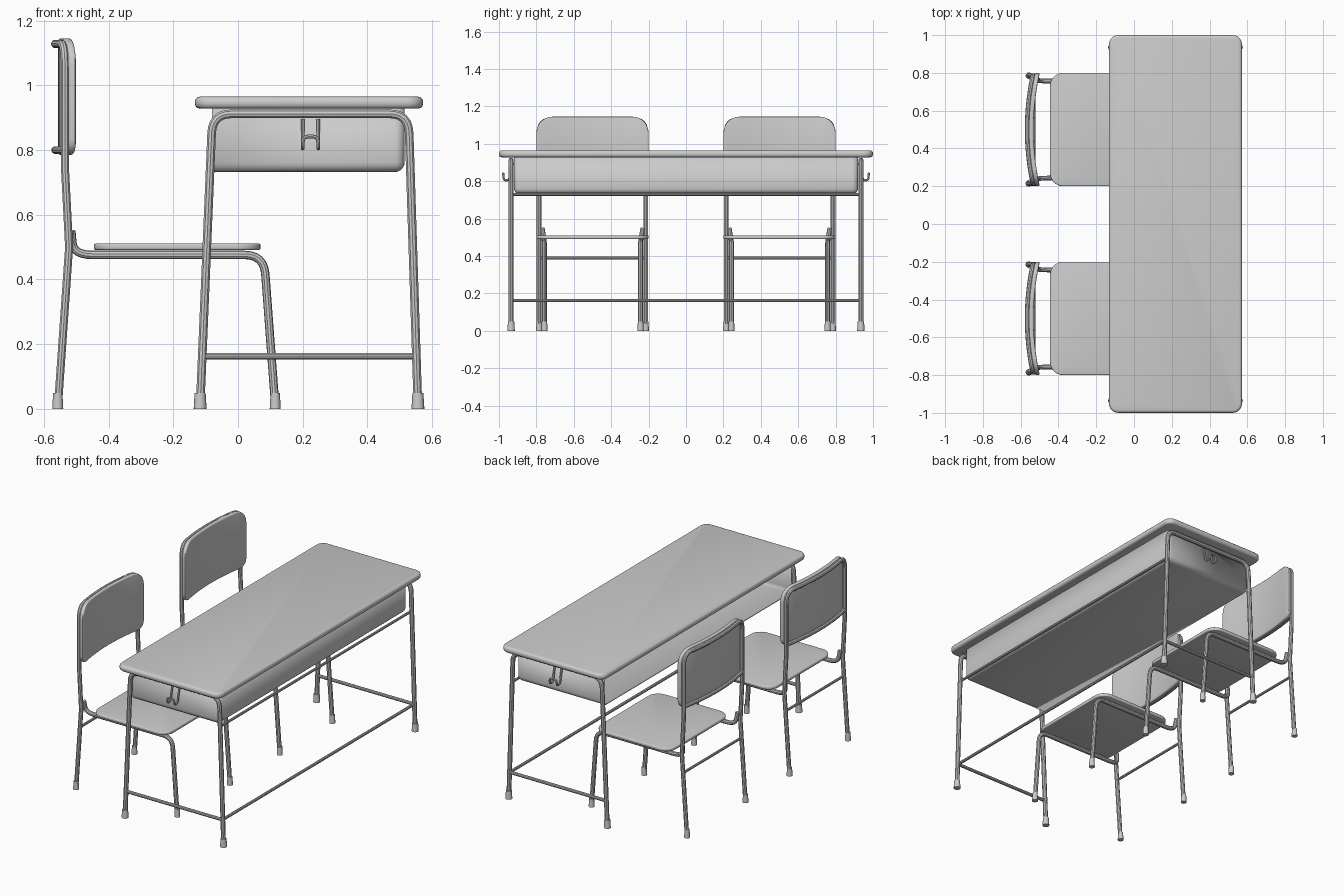
import bpy, bmesh, math
from mathutils import Vector

if "Cube" in bpy.data.objects:
    bpy.data.objects.remove(bpy.data.objects["Cube"])


def finish(ob):
    bpy.ops.object.select_all(action='DESELECT')
    ob.select_set(True)
    bpy.context.view_layer.objects.active = ob
    if ob.type == 'CURVE':
        bpy.ops.object.convert(target='MESH')
    bpy.ops.object.shade_smooth_by_angle(angle=math.radians(35))
    return bpy.context.object


def from_bmesh(name, bm):
    me = bpy.data.meshes.new(name)
    bm.to_mesh(me)
    bm.free()
    ob = bpy.data.objects.new(name, me)
    bpy.context.collection.objects.link(ob)
    return ob


def fillet(pts, r, n=6):
    """Round the inner corners of a path."""
    pts = [Vector(p) for p in pts]
    out = [pts[0]]
    for a, b, c in zip(pts, pts[1:], pts[2:]):
        p = b + (a - b).normalized() * min(r, (a - b).length * 0.48)
        q = b + (c - b).normalized() * min(r, (c - b).length * 0.48)
        for i in range(n + 1):
            t = i / n
            out.append(p * (1 - t) ** 2 + b * 2 * t * (1 - t) + q * t * t)
    return out + [pts[-1]]


def tube(name, pts, r, res=3):
    cu = bpy.data.curves.new(name, 'CURVE')
    cu.dimensions = '3D'
    cu.bevel_depth, cu.bevel_resolution, cu.use_fill_caps = r, res, True
    sp = cu.splines.new('POLY')
    sp.points.add(len(pts) - 1)
    for s, p in zip(sp.points, pts):
        s.co = (*p, 1)
    ob = bpy.data.objects.new(name, cu)
    bpy.context.collection.objects.link(ob)
    return finish(ob)


def slab(w, h, t, radii, bev, seg):
    """Rounded plate in the xy plane; radii for the lower and upper corners."""
    bm = bmesh.new()
    vs = []
    for k, (sx, sy) in enumerate([(1, 1), (-1, 1), (-1, -1), (1, -1)]):
        r = radii[1] if sy > 0 else radii[0]
        for i in range(7):
            a = math.pi / 2 * (k + i / 6)
            vs.append(bm.verts.new((sx * (w / 2 - r) + r * math.cos(a),
                                    sy * (h / 2 - r) + r * math.sin(a), -t / 2)))
    f = bm.faces.new(vs)
    ext = bmesh.ops.extrude_face_region(bm, geom=[f])
    for v in ext['geom']:
        if isinstance(v, bmesh.types.BMVert):
            v.co.z = t / 2
    bmesh.ops.recalc_face_normals(bm, faces=bm.faces)
    rims = [e for e in bm.edges if abs(e.verts[0].co.z - e.verts[1].co.z) < 1e-6]
    bmesh.ops.bevel(bm, geom=rims, offset=bev, segments=seg, profile=0.5, affect='EDGES')
    return bm


def foot(name, x, y, r):
    bm = bmesh.new()
    bmesh.ops.create_cone(bm, cap_ends=True, segments=16, radius1=r, radius2=r * 0.85, depth=0.05)
    bmesh.ops.translate(bm, verts=bm.verts, vec=(x, y, 0.025))
    finish(from_bmesh(name, bm))


# ---- desk top
bm = slab(0.705, 2.0, 0.037, (0.05, 0.05), 0.015, 3)
bmesh.ops.translate(bm, verts=bm.verts, vec=(0.2195, 0, 0.9465))
finish(from_bmesh("desk_top", bm))

# ---- storage tray, open on the seat side
bm = bmesh.new()
bmesh.ops.create_cube(bm, size=1)
bmesh.ops.scale(bm, verts=bm.verts, vec=(0.595, 1.84, 0.2))
bmesh.ops.translate(bm, verts=bm.verts, vec=(0.2175, 0, 0.832))
bm.normal_update()
bmesh.ops.delete(bm, geom=[f for f in bm.faces if f.normal.z > 0.9 or f.normal.x < -0.9],
                 context='FACES')
bmesh.ops.bevel(bm, geom=[e for e in bm.edges if len(e.link_faces) == 2],
                offset=0.03, segments=5, profile=0.5, affect='EDGES')
tray = from_bmesh("tray", bm)
m = tray.modifiers.new("thickness", 'SOLIDIFY')
m.thickness, m.offset = 0.01, -1
finish(tray)

# ---- desk frame, side bars, feet and bag hooks
for s in (-1, 1):
    y = 0.935 * s
    tube("desk_leg_frame", fillet([(-0.117, y, 0.01), (-0.079, y, 0.912), (0.527, y, 0.912),
                                   (0.556, y, 0.01)], 0.06), 0.014)
    tube("side_stretcher", [(-0.11, y, 0.163), (0.55, y, 0.163)], 0.01)
    foot("desk_foot", -0.117, y, 0.02)
    foot("desk_foot", 0.556, y, 0.02)
    j = [(0.925, 0.895), (0.935, 0.86), (0.945, 0.805), (0.975, 0.805), (0.977, 0.842)]
    path = [(0.2, s * a, b) for a, b in j] + [(0.248, s * a, b) for a, b in reversed(j)]
    tube("bag_hook", fillet(path, 0.018, 4), 0.006, 2)
tube("long_stretcher", [(0.549, -0.935, 0.163), (0.549, 0.935, 0.163)], 0.009)
tube("tray_rail", [(0.527, -0.935, 0.73), (0.527, 0.935, 0.73)], 0.008)


# ---- chairs
def bow(y):
    return 0.03 * (1 - (y / 0.285) ** 2)


def post_x(z):
    if z < 0.5:
        return -0.557 + 0.035 * z / 0.5
    return -0.522 - 0.013 * min((z - 0.5) / 0.25, 1)


def chair(y0):
    # rear legs and back frame in one bent tube
    side = [(0.285, z) for z in (0.01, 0.45, 0.55, 0.75, 0.85, 1.128)]
    top = [(y, 1.128) for y in (0.16, 0.08, 0)]
    half = [(0, -a, b) for a, b in side + top]
    path = fillet(half + [(0, -y, z) for _, y, z in reversed(half[:-1])], 0.07)
    tube("back_frame", [(post_x(p.z) - (bow(p.y) if p.z > 0.9 else 0), y0 + p.y, p.z)
                        for p in path], 0.013)
    ys = [-0.285 + 0.57 * i / 12 for i in range(13)]
    tube("back_crossbar", [(post_x(0.8) - bow(y), y0 + y, 0.8) for y in ys], 0.012)
    tube("leg_stretcher", [(post_x(0.39), y0 - 0.285, 0.39), (post_x(0.39), y0 + 0.285, 0.39)], 0.008)

    # bowed backrest
    bm = slab(0.6, 0.36, 0.024, (0.05, 0.085), 0.008, 3)
    for i in range(1, 14):
        bmesh.ops.bisect_plane(bm, geom=bm.verts[:] + bm.edges[:] + bm.faces[:],
                               plane_co=(-0.3 + 0.6 * i / 14, 0, 0), plane_no=(1, 0, 0))
    for v in bm.verts:
        a, b, c = v.co
        v.co = (-0.514 + c - bow(a), y0 + a, 0.965 + b)
    finish(from_bmesh("backrest", bm))

    # seat
    bm = slab(0.515, 0.6, 0.02, (0.07, 0.07), 0.006, 3)
    bmesh.ops.translate(bm, verts=bm.verts, vec=(-0.1875, y0, 0.501))
    finish(from_bmesh("seat", bm))

    # seat rails running down into the front legs
    for s in (-1, 1):
        y = y0 + 0.257 * s
        tube("seat_rail", fillet([(-0.515, y + 0.012 * s, 0.55), (-0.508, y, 0.476),
                                  (0.08, y, 0.476), (0.115, y, 0.01)], 0.06), 0.013)
        foot("front_foot", 0.115, y, 0.017)
        foot("rear_foot", -0.557, y0 + 0.285 * s, 0.017)


for y0 in (-0.5, 0.5):
    chair(y0)
